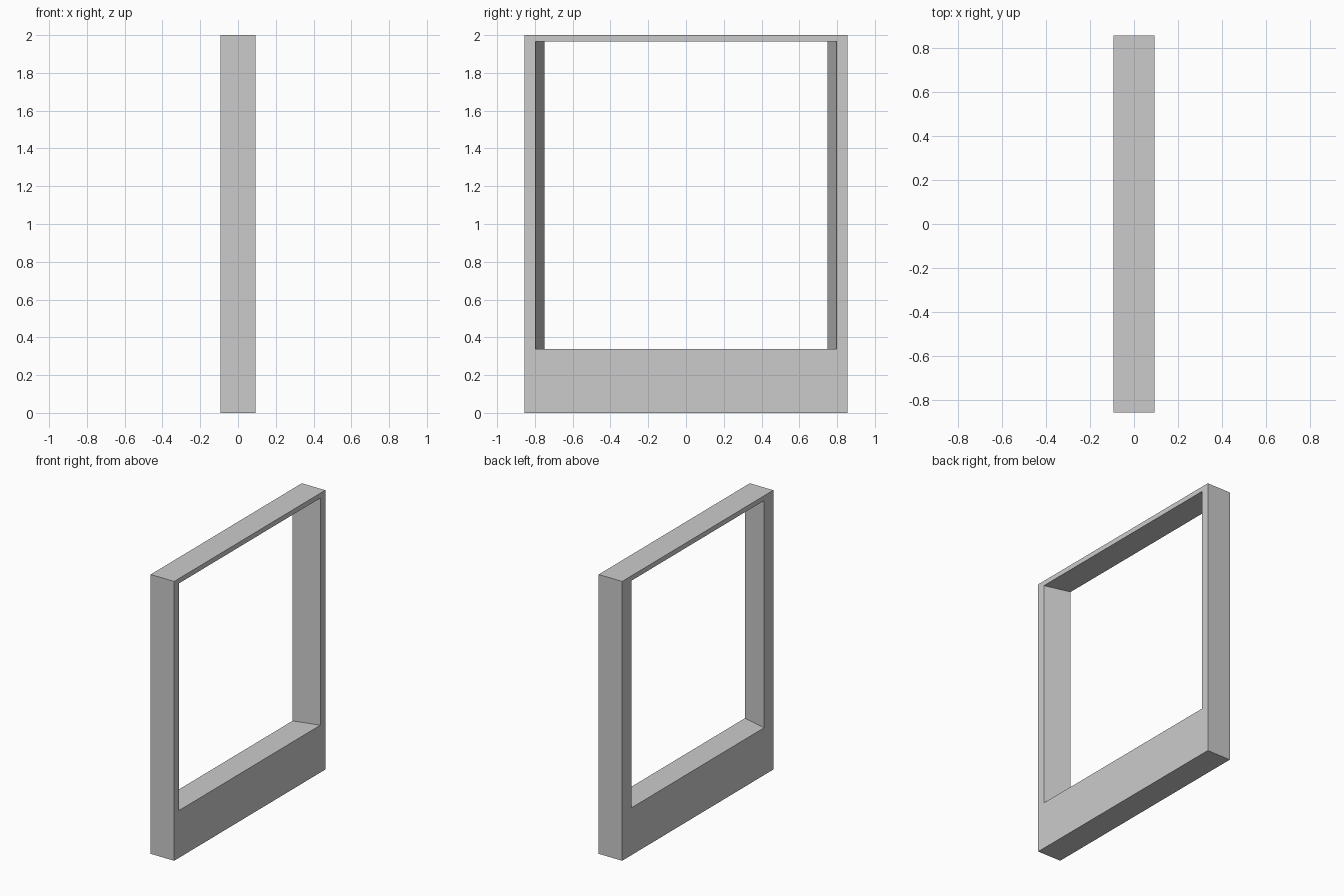
import bpy, bmesh

if "Cube" in bpy.data.objects:
    bpy.data.objects.remove(bpy.data.objects["Cube"])

HALF_DEPTH = 0.093
BOTTOM, TOP = 0.339, 1.965


def ring(bm, x, half_width, z0, z1):
    """Rectangular loop of vertices in the plane at x."""
    return [bm.verts.new((x, y, z)) for y, z in (
        (-half_width, z0), (half_width, z0), (half_width, z1), (-half_width, z1))]


# Upright frame with a deep lower rail; the opening is wider on the +x side
bm = bmesh.new()
loops = [
    ring(bm, -HALF_DEPTH, 0.855, 0, 2),
    ring(bm, HALF_DEPTH, 0.855, 0, 2),
    ring(bm, HALF_DEPTH, 0.798, BOTTOM, TOP),
    ring(bm, -HALF_DEPTH, 0.75, BOTTOM, TOP),
]

# Outer sides, +x face, splayed opening sides, -x face
for i, a in enumerate(loops):
    b = loops[(i + 1) % 4]
    for j in range(4):
        k = (j + 1) % 4
        bm.faces.new((a[j], a[k], b[k], b[j]))
bmesh.ops.recalc_face_normals(bm, faces=bm.faces)

mesh = bpy.data.meshes.new("window_frame")
bm.to_mesh(mesh)
bm.free()
bpy.context.collection.objects.link(bpy.data.objects.new("window_frame", mesh))
